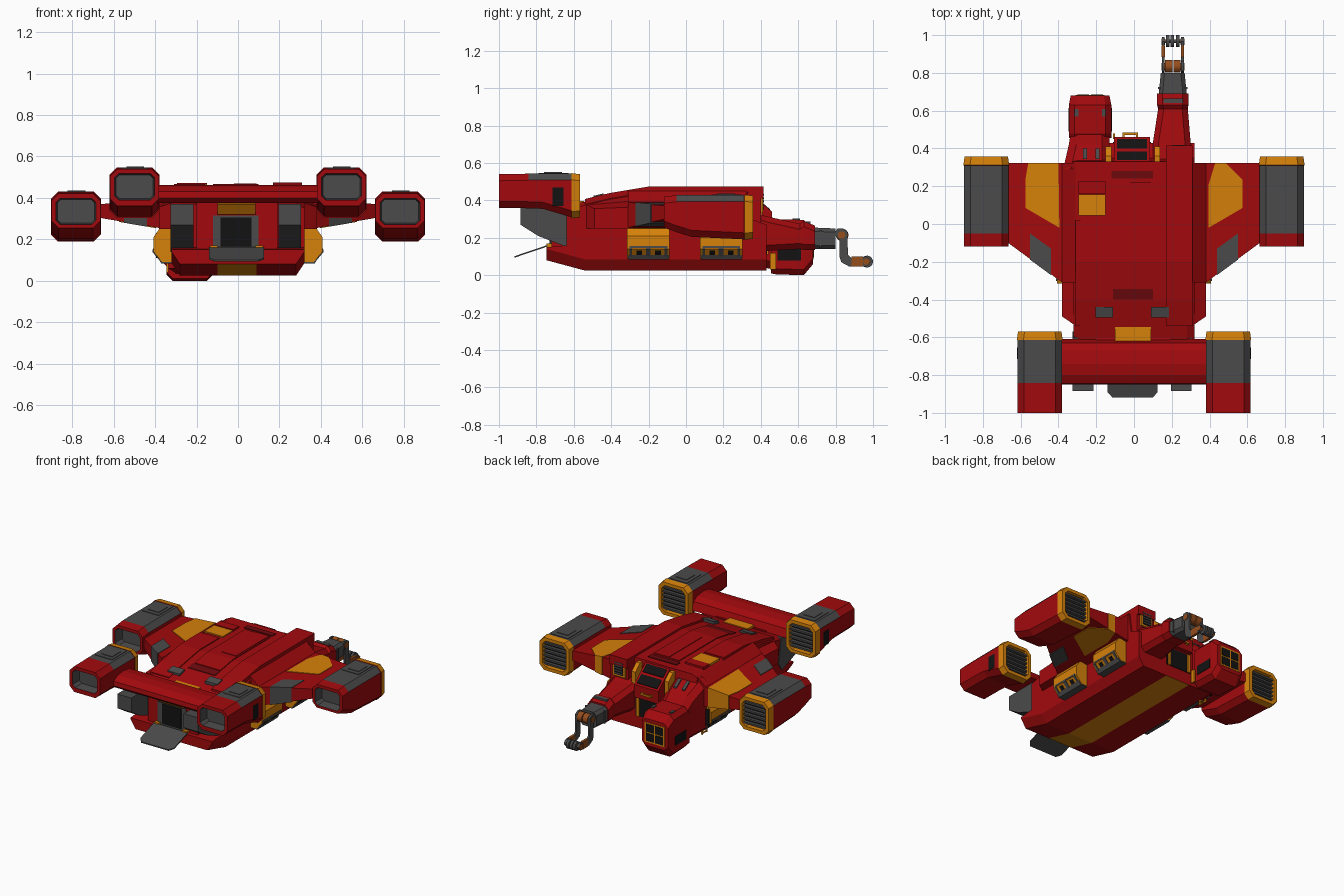
import bpy, bmesh, math

COLORS = [("red paint", (0.36, 0.003, 0.004)), ("amber paint", (0.67, 0.22, 0.003)),
          ("grey metal", (0.07, 0.07, 0.07)), ("black glass", (0.006, 0.006, 0.006)),
          ("copper joint", (0.30, 0.075, 0.012)), ("dark red trim", (0.15, 0.003, 0.004))]
MATS = []
for n, c in COLORS:
    m = bpy.data.materials.new(n)
    m.diffuse_color = (*c, 1)
    MATS.append(m)
RED, AMBER, GREY, BLACK, COPPER, DARK = range(6)


def loft(name, rings, mats, rule=None):
    """Skin rings of equal length; mats = [start cap, segments..., end cap] or one colour."""
    if isinstance(mats, int):
        mats = [mats] * (len(rings) + 1)
    bm = bmesh.new()
    vs = [[bm.verts.new(p) for p in r] for r in rings]
    n = len(rings[0])
    bm.faces.new(vs[0]).material_index = mats[0]
    bm.faces.new(vs[-1]).material_index = mats[-1]
    for i in range(len(rings) - 1):
        for k in range(n):
            q = (k + 1) % n
            f = bm.faces.new((vs[i][k], vs[i][q], vs[i + 1][q], vs[i + 1][k]))
            f.material_index = mats[i + 1]
    bmesh.ops.recalc_face_normals(bm, faces=bm.faces)
    bm.normal_update()
    if rule:
        for f in bm.faces:
            r = rule(f.calc_center_median(), f.normal)
            if r is not None:
                f.material_index = r
    me = bpy.data.meshes.new(name)
    bm.to_mesh(me)
    bm.free()
    for m in MATS:
        me.materials.append(m)
    ob = bpy.data.objects.new(name, me)
    bpy.context.collection.objects.link(ob)
    return ob


def box(name, x0, x1, y0, y1, z0, z1, mat):
    return loft(name, [[(x0, y, z0), (x1, y, z0), (x1, y, z1), (x0, y, z1)] for y in (y0, y1)], mat)


def prism_x(name, yz, x0, x1, mat):
    return loft(name, [[(x, y, z) for y, z in yz] for x in (x0, x1)], mat)


def slab(name, xy, top, bot, mat, s=1):
    return loft(name, [[(s * x, y, f(x, y)) for x, y in xy] for f in (top, bot)], mat)


def oct_ring(y, x0, x1, z0, z1, c):
    return [(x0 + c, y, z0), (x1 - c, y, z0), (x1, y, z0 + c), (x1, y, z1 - c),
            (x1 - c, y, z1), (x0 + c, y, z1), (x0, y, z1 - c), (x0, y, z0 + c)]


def cyl_x(name, x0, x1, y, z, r, mat, n=16):
    ang = [2 * math.pi * k / n for k in range(n)]
    return prism_x(name, [(y + r * math.cos(a), z + r * math.sin(a)) for a in ang], x0, x1, mat)


# Main hull: side profile skinned across x with chamfered edges and an amber belly stripe
TOP = [(-0.64, 0.37), (-0.41, 0.425), (-0.2, 0.46), (0.42, 0.46)]


def roof(y):
    for (a, za), (b, zb) in zip(TOP, TOP[1:]):
        if y <= b:
            return za + (zb - za) * (y - a) / (b - a)
    return TOP[-1][1]


def hull_ring(x, lo, cut):
    pts = [(-0.745, lo + 0.055), (-0.745, 0.15), (-0.64, 0.16)]
    pts += [(y, z - cut) for y, z in TOP[:3]]
    pts += [(0.33, 0.46 - cut), (0.35, 0.30), (0.43, 0.27), (0.43, lo), (-0.54, lo)]
    return [(x, y, z) for y, z in pts]


loft("hull", [hull_ring(-0.32, 0.085, 0.02), hull_ring(-0.28, 0.025, 0), hull_ring(-0.1, 0.025, 0),
              hull_ring(0.09, 0.025, 0), hull_ring(0.28, 0.025, 0), hull_ring(0.32, 0.085, 0.02)], RED,
     lambda c, n: AMBER if abs(c.x) < 0.05 and n.z < -0.5 else None)


# Raised roof strips that follow the hull profile
def strip(name, x0, x1, y0, y1, lift, mat=RED):
    ys = [y0] + [y for y, _ in TOP if y0 < y < y1] + [y1]
    prism_x(name, [(y, roof(y) + lift) for y in ys] + [(y, roof(y) - 0.05) for y in ys[::-1]], x0, x1, mat)


strip("right_roof_strip", 0.17, 0.31, -0.54, 0.415, 0.014)
strip("left_roof_strip", -0.31, -0.16, -0.54, 0.02, 0.006)
strip("roof_spine", -0.10, 0.10, -0.34, 0.22, 0.006)
strip("roof_spine_panel", -0.02, 0.09, -0.15, 0.22, 0.01)
strip("roof_slot", -0.11, 0.10, -0.40, -0.345, 0.004, DARK)
strip("left_roof_hatch", -0.205, -0.11, -0.495, -0.44, 0.014, GREY)
strip("right_roof_hatch", 0.09, 0.185, -0.495, -0.44, 0.02, GREY)
strip("roof_crate", -0.295, -0.15, 0.045, 0.155, 0.008, AMBER)
strip("roof_crate_red", -0.295, -0.15, 0.16, 0.225, 0.012)
strip("roof_vent", -0.12, 0.10, 0.24, 0.28, 0.006, DARK)
box("rear_roof_plate", -0.10, 0.09, -0.625, -0.545, 0.35, 0.398, AMBER)

# Roof grille facing forward below the right strip
box("right_strip_support", 0.17, 0.31, 0.3, 0.40, 0.25, 0.46, RED)
box("roof_intake_frame", 0.19, 0.285, 0.39, 0.412, 0.335, 0.457, AMBER)
box("roof_intake_core", 0.203, 0.272, 0.40, 0.414, 0.348, 0.444, BLACK)
for i in range(5):
    z = 0.355 + i * 0.018
    box("roof_intake_slat", 0.203, 0.272, 0.41, 0.417, z, z + 0.008, GREY)

# Front centre bridge with two sloped windows
prism_x("bridge", [(0.3, 0.45), (0.33, 0.45), (0.46, 0.34), (0.46, 0.25), (0.3, 0.25)], -0.105, 0.085, RED)
for a, b in ((0.34, 0.385), (0.40, 0.45)):
    za, zb = (0.45 - (y - 0.33) * 0.846 for y in (a, b))
    prism_x("bridge_window", [(a, za + 0.004), (b, zb + 0.004), (b, zb - 0.01), (a, za - 0.01)],
            -0.09, 0.07, BLACK)
for x in (-0.15, 0.108):
    prism_x("bridge_fin", [(0.32, 0.28), (0.32, 0.445), (0.36, 0.445), (0.41, 0.40), (0.41, 0.28)],
            x, x + 0.03, AMBER)
box("bridge_handrail", -0.06, 0.02, 0.472, 0.484, 0.29, 0.302, AMBER)
for x in (-0.06, 0.01):
    box("handrail_post", x, x + 0.01, 0.45, 0.484, 0.29, 0.302, AMBER)
box("bow_recess", -0.11, 0.09, 0.42, 0.434, 0.11, 0.24, BLACK)
for x in (-0.10, 0.06):
    box("bow_recess_post", x, x + 0.02, 0.425, 0.442, 0.11, 0.24, AMBER)


# Wings (steep root, flat outer panel), shoulders and through-panels
def root_top(x, y): return 0.45 - 0.85 * (x - 0.31)
def wing_top(x, y): return 0.39 - 0.07 * (x - 0.38)
def wing_bot(x, y): return 0.255 + 0.17 * (x - 0.38)
def plate_top(x, y): return wing_top(x, y) + 0.004
def plate_bot(x, y): return wing_bot(x, y) - 0.004


for s, side in ((1, "right"), (-1, "left")):
    slab(side + "_wing_root", [(0.31, 0.322), (0.38, 0.322), (0.38, -0.31), (0.31, -0.31)],
         root_top, wing_bot, RED, s)
    slab(side + "_wing", [(0.38, 0.322), (0.68, 0.322), (0.68, -0.09), (0.38, -0.31)],
         wing_top, wing_bot, RED, s)
    slab(side + "_shoulder", [(0.3, -0.28), (0.38, -0.28), (0.38, -0.49), (0.30, -0.545)],
         lambda x, y: min(0.405, roof(y) - 0.01) - 0.5 * (x - 0.3), lambda x, y: 0.25, RED, s)
    amber = [(0.395, -0.02), (0.575, 0.085), (0.575, 0.235)]
    amber += [(0.485, 0.323), (0.43, 0.323), (0.395, 0.21)] if s > 0 else [(0.56, 0.323), (0.40, 0.323)]
    slab(side + "_wing_amber_panel", amber, plate_top, plate_bot, AMBER, s)
    slab(side + "_wing_grey_panel", [(0.55, -0.05), (0.55, -0.189), (0.44, -0.27), (0.44, -0.13)],
         plate_top, plate_bot, GREY, s)

    # Cargo pods on the flanks: amber shell, grey cradle, dark vents
    def pod_part(name, xz, y0, y1, mat):
        loft(side + name, [[(s * x, y, z) for x, z in xz] for y in (y0, y1)], mat)
    pod = [(0.30, 0.09), (0.365, 0.09), (0.408, 0.14), (0.408, 0.21), (0.38, 0.25), (0.30, 0.258)]
    lip = [(0.30, 0.085), (0.368, 0.085), (0.412, 0.138), (0.412, 0.15), (0.30, 0.15)]
    for y0 in (-0.315, 0.075):
        pod_part("_cargo_pod", pod, y0, y0 + 0.228, AMBER)
        for a, b in ((0.012, 0.027), (0.10, 0.125), (0.2, 0.215)):
            pod_part("_pod_bracket", lip, y0 + a, y0 + b, GREY)
        pod_part("_pod_rail", [(0.3, 0.083), (0.37, 0.083), (0.385, 0.108), (0.3, 0.108)], y0 + 0.005, y0 + 0.225, GREY)
        pod_part("_pod_bar", [(0.3, 0.146), (0.411, 0.146), (0.411, 0.156), (0.3, 0.156)], y0 + 0.012, y0 + 0.215, GREY)
        for a in (0.05, 0.15):
            pod_part("_pod_vent", [(0.3, 0.108), (0.384, 0.108), (0.404, 0.132), (0.3, 0.132)],
                     y0 + a, y0 + a + 0.03, BLACK)

    # Rear struts
    x0, x1 = sorted((s * 0.26 - 0.065, s * 0.26 + 0.045))
    prism_x(side + "_rear_strut", [(-0.885, 0.37), (-0.885, 0.27), (-0.79, 0.21), (-0.61, 0.14), (-0.57, 0.2),
                                   (-0.6, 0.37)], x0, x1, GREY)


# Engines: one skin from grille recess, amber lip, body, to exhaust recess
def engine(name, cx, top, front, sections, hole_z):
    def ring(y, h, z0, z1, c): return oct_ring(y, cx - h, cx + h, z0, z1, c)
    zf, rear = top - 0.24, sections[-1][0]
    h0, h1 = hole_z
    rings = [ring(front - 0.03, 0.09, zf + 0.03, top - 0.03, 0.025), ring(front, 0.092, zf + 0.028, top - 0.028, 0.025),
             ring(front, 0.115, zf + 0.005, top - 0.005, 0.035), ring(front - 0.045, 0.121, zf - 0.001, top + 0.001, 0.035)]
    rings += [ring(y, 0.118, z0, z1, 0.035) for y, z0, z1 in sections]
    rings += [ring(rear, 0.096, h0, h1, 0.02), ring(rear + 0.07, 0.09, h0 + 0.006, h1 - 0.006, 0.017)]
    body = [RED] * (len(sections) + 1)
    mats = [BLACK, AMBER, AMBER, AMBER] + body + [GREY, GREY]
    gy = sections[-2][0]
    loft(name, rings, mats, lambda c, n: GREY if n.z > 0.3 and gy < c.y < front - 0.05 and c.z > top - 0.04 else None)
    for i in range(6):
        z = zf + 0.042 + i * 0.029
        box(name + "_slat", cx - 0.088, cx + 0.088, front - 0.032, front - 0.008, z, z + 0.012, GREY)
    # service hatch on the grey cover
    ym = front - 0.14
    box(name + "_hatch", cx - 0.065, cx + 0.065, ym - 0.08, ym + 0.08, top - 0.01, top + 0.002, GREY)
    box(name + "_hatch_lid", cx - 0.04, cx + 0.045, ym - 0.05, ym + 0.045, top, top + 0.006, GREY)


for s, side in ((1, "right"), (-1, "left")):
    engine(side + "_wing_engine", s * 0.782, 0.43, 0.357,
           [(0.31, 0.192, 0.428), (0.03, 0.205, 0.428), (-0.05, 0.23, 0.428), (-0.118, 0.255, 0.42)], (0.272, 0.398))
    engine(side + "_rear_engine", s * 0.499, 0.545, -0.568,
           [(-0.612, 0.31, 0.543), (-0.765, 0.355, 0.543), (-0.842, 0.358, 0.543), (-1.0, 0.36, 0.54)], (0.39, 0.517))
    x0, x1 = sorted((s * 0.61, s * 0.619))
    box(side + "_engine_side_vent", x0, x1, -0.715, -0.655, 0.37, 0.47, BLACK)

# Rear cross beam, cargo door and ramp
prism_x("cross_beam", [(-0.82, 0.375), (-0.85, 0.40), (-0.845, 0.43), (-0.80, 0.455), (-0.74, 0.463), (-0.67, 0.455),
                       (-0.63, 0.43), (-0.61, 0.375)], -0.39, 0.39, RED)
box("door_block", -0.20, 0.19, -0.72, -0.60, 0.12, 0.385, RED)
box("door_frame", -0.12, 0.10, -0.726, -0.71, 0.15, 0.315, GREY)
box("door_glass", -0.085, 0.065, -0.73, -0.72, 0.165, 0.305, BLACK)
prism_x("door_lintel", [(-0.71, 0.32), (-0.74, 0.32), (-0.78, 0.37), (-0.71, 0.38)], -0.10, 0.085, AMBER)
for x in (-0.135, 0.085):
    box("ramp_hinge", x, x + 0.035, -0.745, -0.71, 0.15, 0.17, AMBER)
slab("ramp", [(-0.14, -0.74), (-0.14, -0.89), (-0.115, -0.918), (0.10, -0.918), (0.125, -0.89), (0.125, -0.74)],
     lambda x, y: 0.162 + 0.34 * (y + 0.74), lambda x, y: 0.154 + 0.34 * (y + 0.74), GREY)

# Cockpit pod on the left of the bow
loft("cockpit_neck", [oct_ring(0.29, -0.375, -0.13, 0.06, 0.44, 0.04), oct_ring(0.42, -0.345, -0.13, 0.04, 0.35, 0.04),
                      oct_ring(0.48, -0.335, -0.13, 0.03, 0.29, 0.04)], RED)
loft("cockpit", [oct_ring(0.455, -0.345, -0.12, 0.01, 0.285, 0.03), oct_ring(0.48, -0.345, -0.12, 0.005, 0.30, 0.03),
                 oct_ring(0.63, -0.345, -0.12, 0.0, 0.295, 0.03), oct_ring(0.68, -0.335, -0.13, 0.06, 0.25, 0.03)], RED)
box("cockpit_window_frame", -0.31, -0.155, 0.67, 0.683, 0.085, 0.225, AMBER)
for x in (-0.30, -0.228):
    for z in (0.095, 0.159):
        box("cockpit_pane", x, x + 0.063, 0.68, 0.685, z, z + 0.056, BLACK)
for x in (-0.348, -0.126):
    box("cockpit_side_window", x, x + 0.009, 0.49, 0.615, 0.08, 0.145, BLACK)
for x in (-0.315, -0.17):
    box("cockpit_roof_latch", x, x + 0.02, 0.57, 0.61, 0.28, 0.303, GREY)
for x in (-0.27, -0.205):
    prism_x("neck_slit", [(0.345, 0.412), (0.40, 0.374), (0.40, 0.33), (0.345, 0.33)], x, x + 0.022, GREY)

# Boarding door and small ladder on the left
box("boarding_door", -0.395, -0.335, 0.295, 0.309, 0.11, 0.23, BLACK)
for y in (0.25, 0.30):
    box("ladder_rail", -0.345, -0.335, y, y + 0.01, 0.04, 0.1, AMBER)
for z in (0.045, 0.065, 0.085):
    box("ladder_rung", -0.345, -0.335, 0.25, 0.31, z, z + 0.007, AMBER)
box("bow_ladder", -0.11, -0.10, 0.45, 0.48, 0.03, 0.12, AMBER)

# Manipulator arm on the right of the bow
loft("arm_boom", [oct_ring(0.29, 0.10, 0.31, 0.12, 0.36, 0.03), oct_ring(0.43, 0.10, 0.30, 0.13, 0.315, 0.03),
                  oct_ring(0.61, 0.128, 0.285, 0.14, 0.275, 0.03), oct_ring(0.63, 0.122, 0.288, 0.135, 0.29, 0.03),
                  oct_ring(0.69, 0.122, 0.288, 0.135, 0.265, 0.03)], RED)
box("boom_panel", 0.155, 0.26, 0.64, 0.665, 0.26, 0.288, GREY)
loft("arm_wrist", [oct_ring(0.68, 0.13, 0.28, 0.14, 0.255, 0.02), oct_ring(0.80, 0.142, 0.268, 0.14, 0.25, 0.02)], GREY)
box("wrist_band", 0.128, 0.282, 0.715, 0.725, 0.15, 0.24, GREY)
link = [(0.79, 0.22), (0.81, 0.25), (0.84, 0.25), (0.862, 0.235), (0.866, 0.11), (0.885, 0.092), (0.965, 0.1),
        (0.99, 0.075), (0.965, 0.048), (0.87, 0.048), (0.83, 0.07), (0.82, 0.10), (0.82, 0.19)]
for x in (0.148, 0.25):
    prism_x("arm_link", link, x, x + 0.014, GREY)
    cyl_x("elbow_cap", x - 0.003, x + 0.017, 0.832, 0.215, 0.02, COPPER)
    box("claw_band", x - 0.002, x + 0.016, 0.885, 0.945, 0.047, 0.1, COPPER)
    cyl_x("claw_cap", x - 0.003, x + 0.017, 0.965, 0.073, 0.018, COPPER)
cyl_x("elbow_drum", 0.165, 0.203, 0.835, 0.215, 0.034, COPPER)
cyl_x("elbow_drum", 0.209, 0.247, 0.835, 0.215, 0.034, COPPER)
for x in (0.17, 0.194, 0.222):
    cyl_x("claw_roller", x, x + 0.018, 0.968, 0.073, 0.032, GREY)
cyl_x("claw_axle", 0.15, 0.262, 0.968, 0.073, 0.01, GREY)
